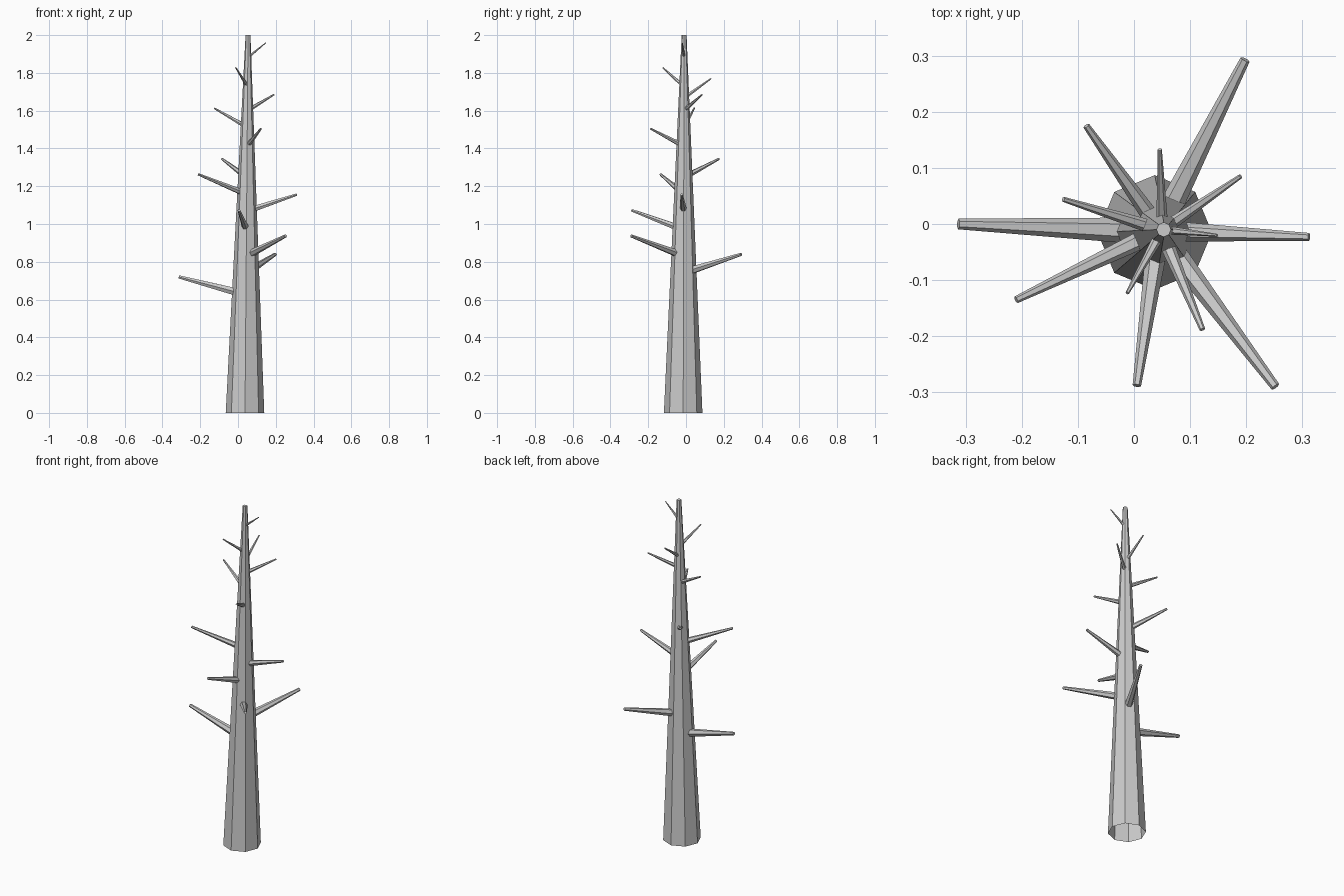
import bpy
import bmesh
import math
from mathutils import Vector

if "Cube" in bpy.data.objects:
    bpy.data.objects.remove(bpy.data.objects["Cube"])

grey = bpy.data.materials.new("grey bark")
grey.use_nodes = True
COLOUR = (0.6, 0.6, 0.6, 1)
grey.diffuse_color = COLOUR
grey.node_tree.nodes["Principled BSDF"].inputs["Base Color"].default_value = COLOUR

BOTTOM, TOP = Vector((0.037, -0.015, 0)), Vector((0.053, -0.01, 2))
R_BOTTOM, R_TOP = 0.102, 0.013


def tapered_tube(name, start, end, r1, r2, sides, axis=None):
    """Flat-shaded tapered tube, open at its start and capped at its end."""
    axis = axis or (end - start).normalized()
    side = axis.cross(Vector((0, 0, 1)))
    side = side.normalized() if side.length > 0.01 else Vector((1, 0, 0))
    other = axis.cross(side)
    bm = bmesh.new()
    rings = []
    for centre, r in ((start, r1), (end, r2)):
        angles = [math.tau * i / sides for i in range(sides)]
        rings.append([bm.verts.new(centre + r * (side * math.cos(a) + other * math.sin(a)))
                      for a in angles])
    for i in range(sides):
        j = (i + 1) % sides
        bm.faces.new((rings[0][i], rings[0][j], rings[1][j], rings[1][i]))
    bm.faces.new(rings[1])
    mesh = bpy.data.meshes.new(name)
    bm.to_mesh(mesh)
    bm.free()
    mesh.materials.append(grey)
    obj = bpy.data.objects.new(name, mesh)
    bpy.context.collection.objects.link(obj)


# Trunk with level ends
tapered_tube("trunk", BOTTOM, TOP, R_BOTTOM, R_TOP, 8, Vector((0, 0, 1)))

# Branches, lowest first: height on the bark, then tip x, y, z
BRANCHES = [
    (0.645, -0.313, 0.0, 0.72),
    (0.76, 0.198, 0.293, 0.84),
    (0.85, 0.252, -0.29, 0.937),
    (0.99, 0.005, -0.288, 1.073),
    (1.085, 0.312, -0.023, 1.156),
    (1.175, -0.21, -0.135, 1.263),
    (1.265, -0.085, 0.175, 1.345),
    (1.43, 0.122, -0.188, 1.505),
    (1.53, -0.126, 0.044, 1.613),
    (1.615, 0.19, 0.085, 1.685),
    (1.685, 0.046, 0.133, 1.77),
    (1.745, -0.012, -0.123, 1.828),
    (1.895, 0.148, -0.02, 1.96),
]
for number, (height, x, y, z) in enumerate(BRANCHES, 1):
    t = height / 2
    centre = BOTTOM.lerp(TOP, t)
    outward = Vector((x, y, 0)) - Vector((centre.x, centre.y, 0))
    bark = centre + outward.normalized() * (R_BOTTOM + (R_TOP - R_BOTTOM) * t) * 0.95
    tip = Vector((x, y, z))
    root = bark - (tip - bark).normalized() * 0.02
    f = (height - 0.645) / 1.25
    tapered_tube(f"branch_{number}", root, tip,
                 0.023 - 0.015 * f, 0.0095 - 0.007 * f, 6)
